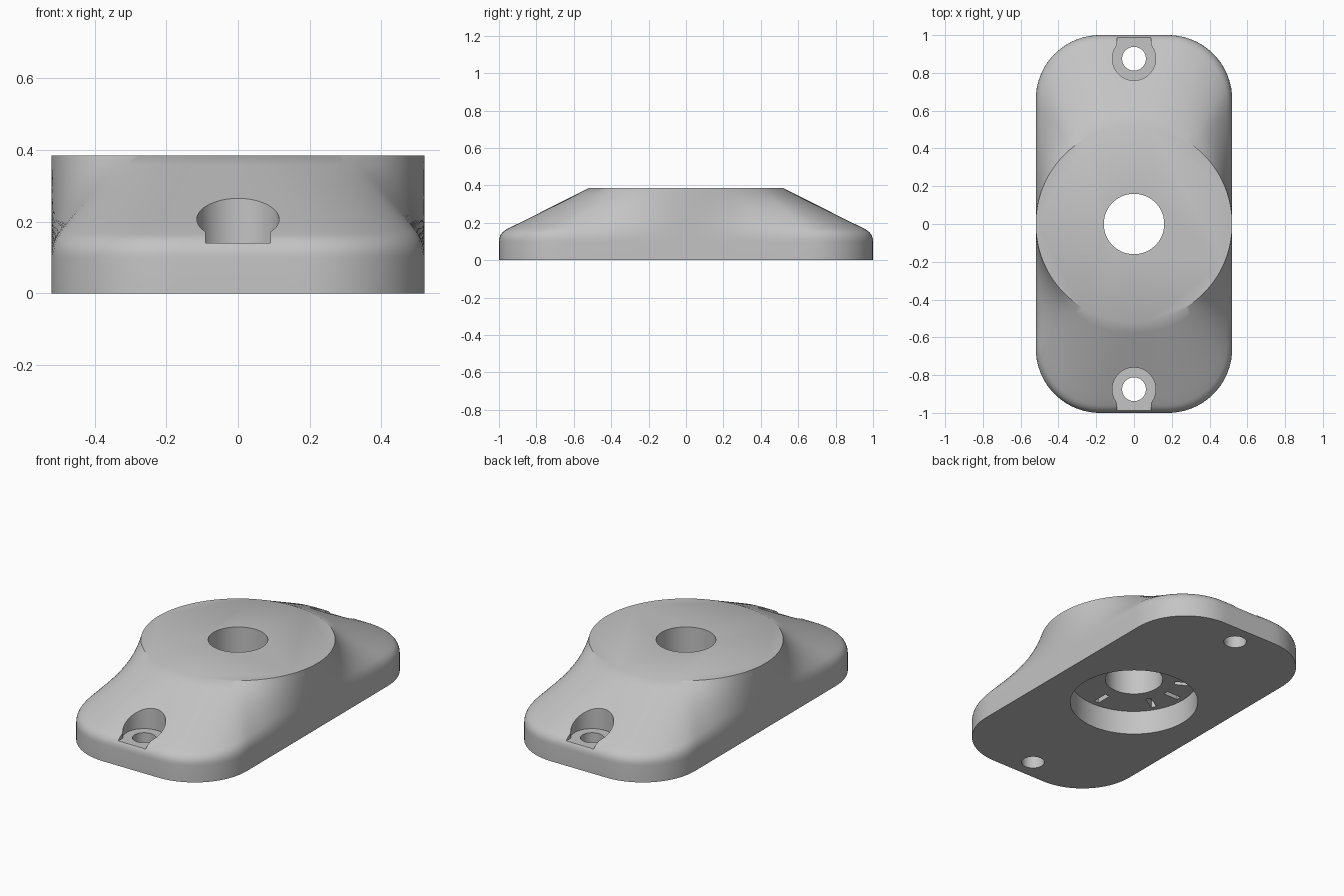
import bpy, bmesh, math
from mathutils import Vector, Matrix

cube = bpy.data.objects.get("Cube")
if cube:
    bpy.data.objects.remove(cube, do_unlink=True)

HALF_X, HALF_Y, CORNER = 0.52, 1.0, 0.34
RIM_Z, TOP_Z, TOP_R = 0.145, 0.385, 0.52
SEGMENTS = 192

grey = bpy.data.materials.new("light_grey")
grey.use_nodes = True
colour = (0.55, 0.55, 0.55, 1)
grey.diffuse_color = colour
grey.node_tree.nodes["Principled BSDF"].inputs["Base Color"].default_value = colour


def outline_radius(a):
    """Distance from the centre to the rounded rectangle at angle a."""
    d = Vector((abs(math.cos(a)), abs(math.sin(a))))
    t = min(HALF_X / max(d.x, 1e-6), HALF_Y / max(d.y, 1e-6))
    c = Vector((HALF_X - CORNER, HALF_Y - CORNER))
    if d.x * t > c.x and d.y * t > c.y:
        k = d.dot(c)
        t = k + math.sqrt(k * k - c.length_squared + CORNER ** 2)
    return t


def make_object(name, bm):
    bmesh.ops.recalc_face_normals(bm, faces=bm.faces)
    mesh = bpy.data.meshes.new(name)
    bm.to_mesh(mesh)
    bm.free()
    mesh.materials.append(grey)
    ob = bpy.data.objects.new(name, mesh)
    bpy.context.collection.objects.link(ob)
    return ob


def section(a):
    """Wall, rounded shoulder and straight slope up to the round top."""
    rim = Vector((outline_radius(a), RIM_Z))
    top = Vector((TOP_R, TOP_Z))
    start = rim - Vector((0, 0.045))
    end = rim + (top - rim).normalized() * 0.05
    pts = [Vector((rim.x, 0))]
    for i in range(7):
        t = i / 6
        pts.append(start * (1 - t) ** 2 + rim * 2 * t * (1 - t) + end * t * t)
    pts += [end.lerp(top, i / 8) for i in range(1, 9)]
    return pts


# Body lofted from a rounded rectangle to a circle
bm = bmesh.new()
columns = []
for i in range(SEGMENTS):
    a = math.tau * i / SEGMENTS
    columns.append([bm.verts.new((p.x * math.cos(a), p.x * math.sin(a), p.y))
                    for p in section(a)])
for i, col in enumerate(columns):
    nxt = columns[(i + 1) % SEGMENTS]
    for j in range(len(col) - 1):
        bm.faces.new((col[j], nxt[j], nxt[j + 1], col[j + 1]))
bm.faces.new([c[0] for c in columns])
bm.faces.new([c[-1] for c in columns])
body = make_object("mounting_body", bm)


def cylinder(name, r, z0, z1, y=0):
    bm = bmesh.new()
    bmesh.ops.create_cone(bm, cap_ends=True, segments=64, radius1=r, radius2=r,
                          depth=z1 - z0,
                          matrix=Matrix.Translation((0, y, (z0 + z1) / 2)))
    return make_object(name, bm)


def box(name, lo, hi, angle=0):
    lo, hi = Vector(lo), Vector(hi)
    bm = bmesh.new()
    bmesh.ops.create_cube(bm, size=1, matrix=Matrix.Rotation(angle, 4, "Z")
                          @ Matrix.Translation((lo + hi) / 2)
                          @ Matrix.Diagonal((*(hi - lo), 1)))
    return make_object(name, bm)


def cut(cutter):
    cutter.hide_render = True
    mod = body.modifiers.new("cut", "BOOLEAN")
    mod.operation, mod.solver, mod.object = "DIFFERENCE", "EXACT", cutter
    bpy.context.view_layer.objects.active = body
    bpy.ops.object.modifier_apply(modifier=mod.name)
    bpy.data.objects.remove(cutter, do_unlink=True)


# Central bore and the wide recess underneath
cut(cylinder("bore_cutter", 0.16, -0.1, 0.6))
cut(cylinder("recess_cutter", 0.355, -0.1, 0.145))

# Radial slots in the recess ceiling
for deg in (0, 30, 90, 150, 180, 210, 270, 330):
    cut(box("slot_cutter", (0.23, -0.015, 0.1), (0.325, 0.015, 0.19), math.radians(deg)))

# Screw seats open to each end, with through holes
for s in (-1, 1):
    cut(cylinder("seat_cutter", 0.115, 0.14, 0.6, s * 0.875))
    ys = sorted((s * 0.88, s * 1.1))
    cut(box("seat_mouth_cutter", (-0.09, ys[0], 0.14), (0.09, ys[1], 0.59)))
    cut(cylinder("screw_cutter", 0.063, -0.1, 0.6, s * 0.875))

# Smooth shading with crisp edges
bpy.ops.object.select_all(action="DESELECT")
body.select_set(True)
bpy.context.view_layer.objects.active = body
bpy.ops.object.shade_smooth_by_angle(angle=math.radians(30))
